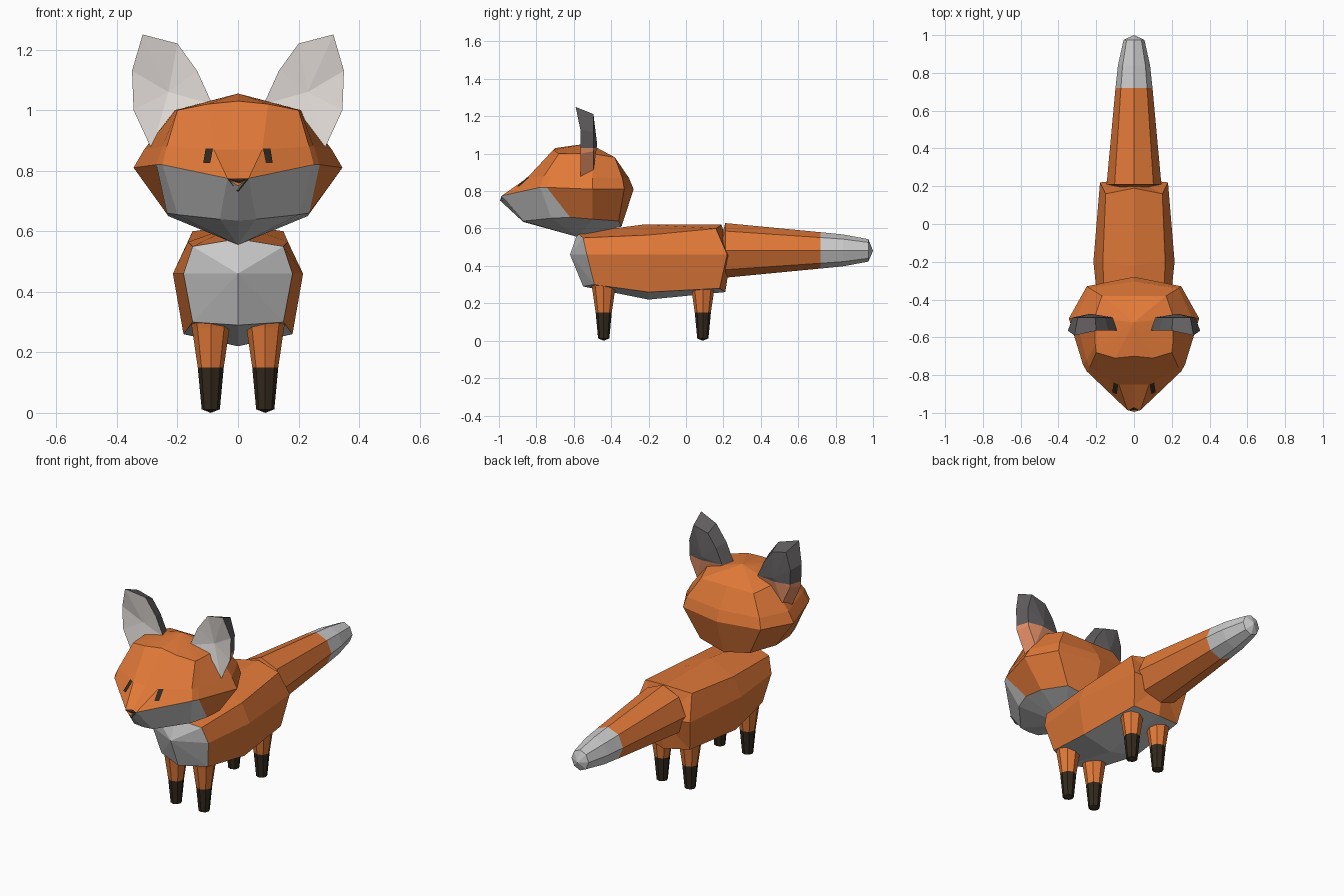
import bpy, bmesh
from math import sin, cos, pi
from mathutils import Vector
from mathutils.bvhtree import BVHTree

if "Cube" in bpy.data.objects:
    bpy.data.objects.remove(bpy.data.objects["Cube"])

COLOURS = {
    "orange": (0.75, 0.19, 0.04), "grey": (0.8, 0.8, 0.8), "black": (0.033, 0.022, 0.012),
    "inner_ear": (0.8, 0.75, 0.72), "ear_base": (0.78, 0.28, 0.14), "ear_tip": (0.12, 0.11, 0.115),
}
MATS = {}
for key, rgb in COLOURS.items():
    MATS[key] = bpy.data.materials.new(key)
    MATS[key].diffuse_color = (*rgb, 1)
KEYS = list(COLOURS)


def finish(name, bm):
    mesh = bpy.data.meshes.new(name)
    bm.to_mesh(mesh)
    for key in KEYS:
        mesh.materials.append(MATS[key])
    obj = bpy.data.objects.new(name, mesh)
    bpy.context.collection.objects.link(obj)
    return obj


def mirrored(half):
    """Closed ring from a half ring whose ends lie on x = 0."""
    return half + [(-x, y, z) for x, y, z in reversed(half[1:-1])]


def loft(rings, start, end, colour):
    """Skin over rings with a point at both ends; colour(band, column) names the material."""
    bm = bmesh.new()
    vr = [[bm.verts.new(p) for p in ring] for ring in rings]
    a, b = bm.verts.new(start), bm.verts.new(end)
    n = len(vr[0])
    for j in range(n):
        k, col = (j + 1) % n, min(j, n - 1 - j)
        strips = [(-1, [a, vr[0][k], vr[0][j]])]
        strips += [(i, [vr[i][j], vr[i][k], vr[i + 1][k], vr[i + 1][j]]) for i in range(len(vr) - 1)]
        strips.append((len(vr) - 1, [vr[-1][j], vr[-1][k], b]))
        for band, vs in strips:
            bm.faces.new(vs).material_index = KEYS.index(colour(band, col))
    bmesh.ops.recalc_face_normals(bm, faces=bm.faces)
    return bm


# Body with pale chest and belly
body = [
    [(0, -.58, .575), (.15, -.55, .55), (.18, -.53, .46), (.15, -.49, .30), (0, -.55, .29)],
    [(0, -.22, .622), (.165, -.2, .565), (.215, -.2, .46), (.18, -.2, .26), (0, -.2, .22)],
    [(0, .19, .62), (.15, .16, .60), (.18, .22, .46), (.15, .18, .28), (0, .21, .26)],
]
finish("body", loft([mirrored(r) for r in body], (0, -.62, .46), (0, .24, .45),
                    lambda i, j: "grey" if i == -1 or (j == 3 and i < 2) else "orange"))

# Head: jaw, cheek, brow and crown rings, with pale muzzle
head = [
    [(0, -.87, .635), (.06, -.87, .64), (.2, -.72, .655), (.235, -.62, .66),
     (.23, -.5, .65), (.16, -.36, .64), (0, -.345, .61)],
    [(0, -.995, .75), (.035, -.985, .775), (.25, -.78, .82), (.27, -.745, .82),
     (.345, -.5, .81), (.25, -.33, .81), (0, -.28, .81)],
    [(0, -.85, .87), (.08, -.85, .87), (.235, -.76, .88), (.25, -.72, .88),
     (.31, -.5, .87), (.235, -.34, .87), (0, -.305, .87)],
    [(0, -.70, 1.03), (.1, -.71, 1.02), (.2, -.68, 1.0), (.205, -.64, 1.0),
     (.21, -.5, 1.0), (.17, -.38, .98), (0, -.38, .98)],
]
head_bm = loft([mirrored(r) for r in head], (0, -.58, .555), (0, -.52, 1.055),
               lambda i, j: "grey" if i == -1 or (i == 0 and j <= 2) else "orange")
finish("head", head_bm)
head_tree = BVHTree.FromBMesh(head_bm)


# Eyes and nose: small patches projected onto the front of the head
def patch(name, corners):
    bm = bmesh.new()
    vs = []
    for x, z in corners:
        hit = head_tree.ray_cast(Vector((x, -2, z)), Vector((0, 1, 0)))[0]
        vs.append(bm.verts.new((x, hit.y - .005, z)))
    centre = bm.verts.new(sum((v.co for v in vs), Vector()) / len(vs) + Vector((0, -.002, 0)))
    for p, q in zip(vs, vs[1:] + vs[:1]):
        bm.faces.new((p, q, centre)).material_index = KEYS.index("black")
    bmesh.ops.recalc_face_normals(bm, faces=bm.faces)
    return finish(name, bm)


def add_mirror(obj):
    obj.modifiers.new("mirror", "MIRROR").use_axis[0] = True


add_mirror(patch("eyes", [(.092, .825), (.115, .825), (.107, .873), (.083, .873)]))
patch("nose", [(0, .73), (.036, .775), (0, .775), (-.036, .775)])

# Ears: hollow pale front, two-tone back
outline = [(.085, 1.02), (.135, 1.13), (.2, 1.22), (.315, 1.25), (.35, 1.13), (.345, 1.0), (.285, .87)]
mid = Vector((.23, 1.06))
front, back = [], []
for x, z in outline:
    front.append((x, -.59 if z > 1.24 else -.565, z))
    p = mid.lerp(Vector((x, z)), .8)
    back.append((p.x, -.495, p.y))
ear_bm = loft([front, back], (.23, -.545, 1.06), (.23, -.475, 1.05),
              lambda i, j: "inner_ear" if i == -1 else "ear_tip")
bmesh.ops.bisect_plane(ear_bm, geom=ear_bm.verts[:] + ear_bm.edges[:] + ear_bm.faces[:],
                       plane_co=(0, 0, 1.03), plane_no=(0, 0, 1))
for f in ear_bm.faces:
    if f.material_index == KEYS.index("ear_tip") and f.calc_center_median().z < 1.03:
        f.material_index = KEYS.index("ear_base")
add_mirror(finish("ears", ear_bm))


def octagon(radius_a, radius_b):
    return [(radius_a * sin(k * pi / 4), radius_b * cos(k * pi / 4)) for k in range(8)]


# Tail with pale tip
tail = [[(x, y, .483 + z) for x, z in octagon(rx, rz)]
        for y, rx, rz in [(.21, .145, .146), (.72, .098, .097), (.84, .085, .085), (.975, .055, .06)]]
finish("tail", loft(tail, (0, .17, .483), (0, 1, .48), lambda i, j: "grey" if i >= 1 else "orange"))

# Four tapered legs with dark feet
for name, cy in (("front_legs", -.44), ("back_legs", .09)):
    leg = [[(.09 + x, cy + y, z) for x, y in octagon(r, r)]
           for z, r in [(.012, .03), (.15, .043), (.28, .062), (.32, .07)]]
    add_mirror(finish(name, loft(leg, (.09, cy, 0), (.09, cy, .34),
                                 lambda i, j: "black" if i < 1 else "orange")))

for m in bpy.data.materials:
    if m.users and not m.is_grease_pencil:
        m.use_nodes = True
        m.node_tree.nodes["Principled BSDF"].inputs["Base Color"].default_value = m.diffuse_color
